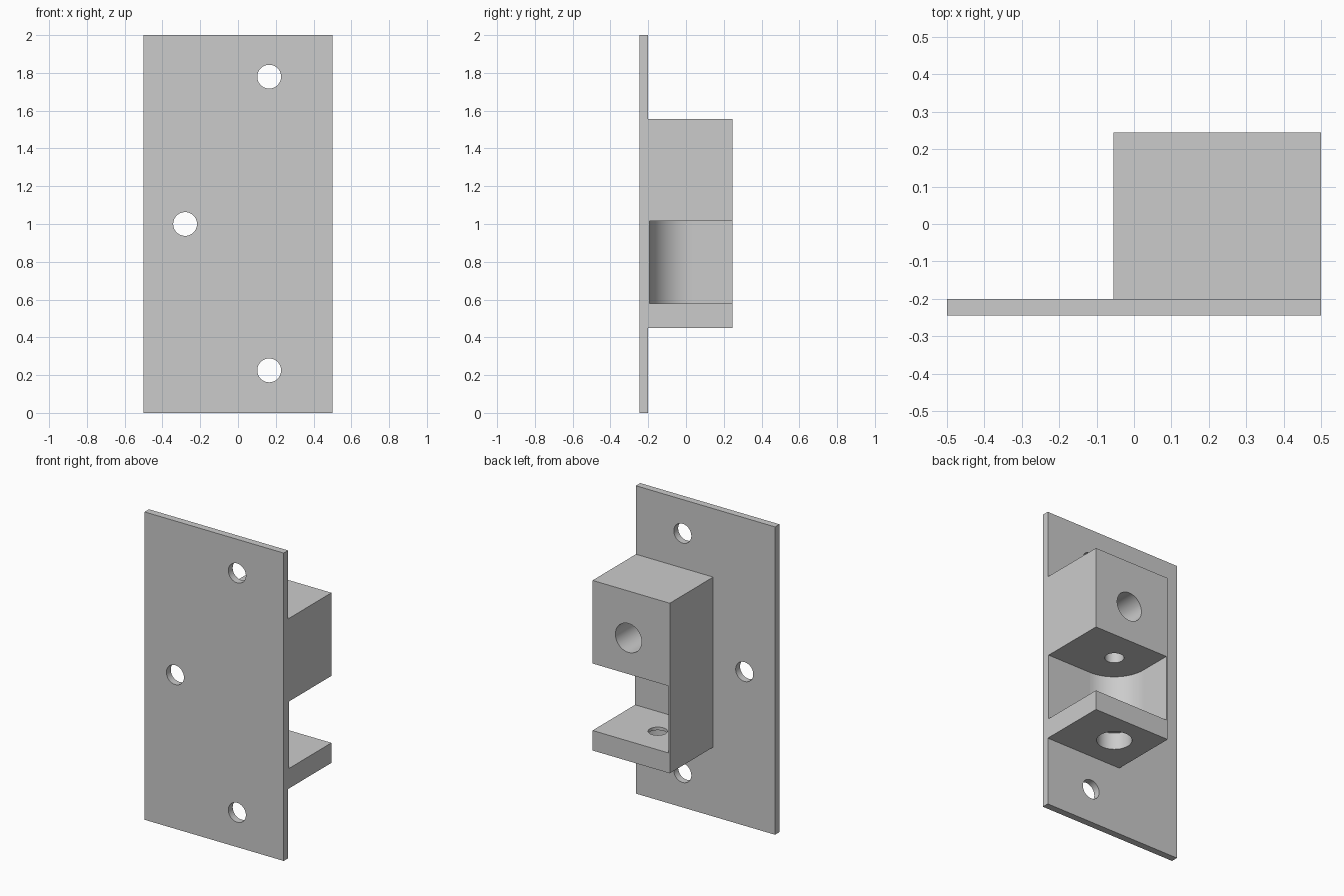
import bpy
from math import pi
from mathutils import Vector

cube = bpy.data.objects.get("Cube")
if cube:
    bpy.data.objects.remove(cube, do_unlink=True)

grey = bpy.data.materials.new("plain_grey")
grey.use_nodes = True
colour = (0.6, 0.6, 0.6, 1)
grey.diffuse_color = colour
grey.node_tree.nodes["Principled BSDF"].inputs["Base Color"].default_value = colour


def box(name, low, high):
    low, high = Vector(low), Vector(high)
    bpy.ops.mesh.primitive_cube_add(size=1, location=(low + high) / 2)
    ob = bpy.context.object
    ob.name = name
    ob.scale = high - low
    bpy.ops.object.transform_apply(location=True, rotation=False, scale=True)
    ob.data.materials.append(grey)
    return ob


def rod(name, radius, start, end):
    """Cylinder between two points, along y or z."""
    start, end = Vector(start), Vector(end)
    axis = end - start
    bpy.ops.mesh.primitive_cylinder_add(
        vertices=64, radius=radius, depth=axis.length, location=(start + end) / 2,
        rotation=(pi / 2 if abs(axis.y) > abs(axis.z) else 0, 0, 0))
    ob = bpy.context.object
    ob.name = name
    bpy.ops.object.transform_apply(location=True, rotation=True, scale=True)
    ob.data.materials.append(grey)
    return ob


def combine(target, tool, operation):
    bpy.context.view_layer.objects.active = target
    mod = target.modifiers.new("combine", "BOOLEAN")
    mod.operation = operation
    mod.solver = "EXACT"
    mod.object = tool
    bpy.ops.object.modifier_apply(modifier=mod.name)
    bpy.data.objects.remove(tool, do_unlink=True)


# Mounting plate joined to the housing block
bracket = box("strike_bracket", (-0.5, -0.245, 0), (0.5, -0.2, 2))
combine(bracket, box("housing", (-0.055, -0.22, 0.45), (0.5, 0.245, 1.555)), "UNION")

# Side pocket, open to the back and left, with one rounded inner corner
px, py, pr = 0.18, 0.033, 0.225
low, high = 0.58, 1.015
pocket = rod("pocket_cutter", pr, (px, py, low), (px, py, high))
combine(pocket, box("pocket_side", (px, py - pr, low), (0.7, 0.5, high)), "UNION")
combine(pocket, box("pocket_back", (px - pr, py, low), (0.7, 0.5, high)), "UNION")
combine(bracket, pocket, "DIFFERENCE")

# Screw holes through the plate
for x, z in ((0.165, 1.78), (0.165, 0.225), (-0.28, 1.0)):
    combine(bracket, rod("screw_hole", 0.063, (x, -0.4, z), (x, 0, z)), "DIFFERENCE")

# Back bore, vertical pin hole and its wide lower bore
combine(bracket, rod("back_bore", 0.094, (0.242, -0.15, 1.25), (0.242, 0.4, 1.25)), "DIFFERENCE")
combine(bracket, rod("pin_hole", 0.057, (px, py, 0.5), (px, py, 1.25)), "DIFFERENCE")
combine(bracket, rod("lower_bore", 0.105, (px, py, 0.3), (px, py, 0.56)), "DIFFERENCE")

# Smooth round walls, crisp edges
bpy.ops.object.select_all(action="DESELECT")
bracket.select_set(True)
bpy.context.view_layer.objects.active = bracket
bpy.ops.object.shade_smooth_by_angle(angle=pi / 6)
